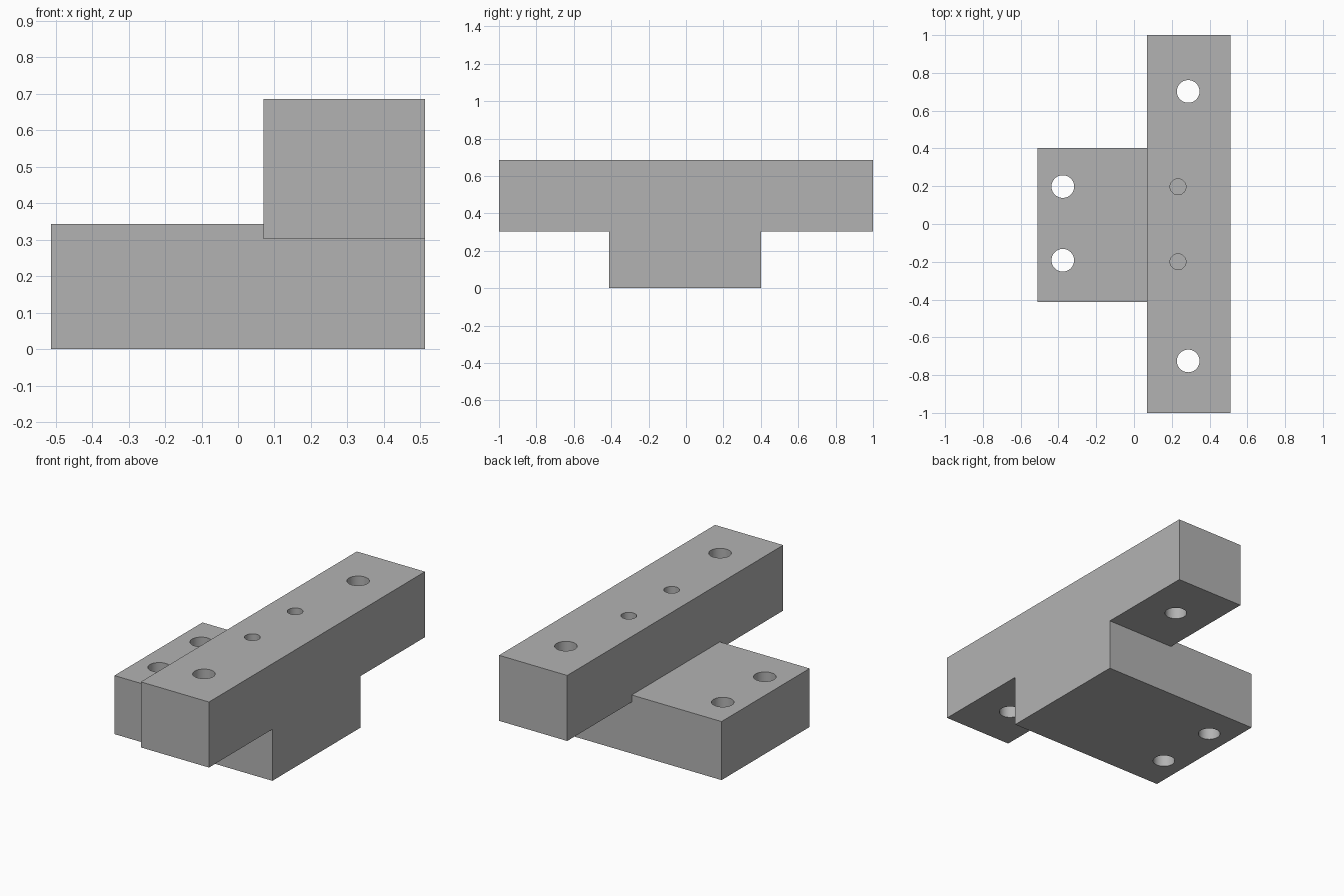
import bpy
import bmesh
from math import radians

if "Cube" in bpy.data.objects:
    bpy.data.objects.remove(bpy.data.objects["Cube"], do_unlink=True)

# Single plain grey finish
grey = bpy.data.materials.new("plain grey")
grey.use_nodes = True
colour = (0.45, 0.45, 0.45, 1)
grey.diffuse_color = colour
grey.node_tree.nodes["Principled BSDF"].inputs["Base Color"].default_value = colour


def extrude_profile(name, profile, y0, y1):
    """Extrude an x-z profile along y."""
    mesh = bpy.data.meshes.new(name)
    bm = bmesh.new()
    face = bm.faces.new([bm.verts.new((x, y0, z)) for x, z in profile])
    result = bmesh.ops.extrude_face_region(bm, geom=[face])
    moved = [v for v in result["geom"] if isinstance(v, bmesh.types.BMVert)]
    bmesh.ops.translate(bm, vec=(0, y1 - y0, 0), verts=moved)
    bmesh.ops.recalc_face_normals(bm, faces=bm.faces)
    bm.to_mesh(mesh)
    bm.free()
    mesh.materials.append(grey)
    obj = bpy.data.objects.new(name, mesh)
    bpy.context.collection.objects.link(obj)
    return obj


def drill(obj, x, y, radius):
    """Cut a vertical round hole through the part."""
    bpy.ops.mesh.primitive_cylinder_add(vertices=48, radius=radius, depth=3,
                                        location=(x, y, 0))
    cutter = bpy.context.object
    cutter.name = "hole_cutter"
    cutter.hide_render = True
    cutter.data.materials.append(grey)
    mod = obj.modifiers.new("hole", "BOOLEAN")
    mod.operation = "DIFFERENCE"
    mod.solver = "EXACT"
    mod.object = cutter
    select(obj)
    bpy.ops.object.modifier_apply(modifier=mod.name)
    bpy.data.objects.remove(cutter, do_unlink=True)


def select(obj):
    bpy.ops.object.select_all(action="DESELECT")
    obj.select_set(True)
    bpy.context.view_layer.objects.active = obj


left, right, step = -0.512, 0.512, 0.07
seat, base_top, bar_top = 0.302, 0.343, 0.686

# Base block, with a shallow rebate that receives the bar
base = extrude_profile("base_block", [(left, 0), (right, 0), (right, seat),
                                      (step, seat), (step, base_top),
                                      (left, base_top)], -0.413, 0.402)

# Long crossbar seated in the rebate
bar = extrude_profile("cross_bar", [(step, seat), (right, seat),
                                    (right, bar_top), (step, bar_top)], -1, 1)

# Mounting holes in the base
for y in (-0.192, 0.198):
    drill(base, -0.377, y, 0.06)

# Outer mounting holes, and small holes closed below by the base
for y in (-0.725, 0.702):
    drill(bar, 0.287, y, 0.06)
for y in (-0.2, 0.197):
    drill(bar, 0.233, y, 0.042)

for part in (base, bar):
    select(part)
    bpy.ops.object.shade_smooth_by_angle(angle=radians(30))
